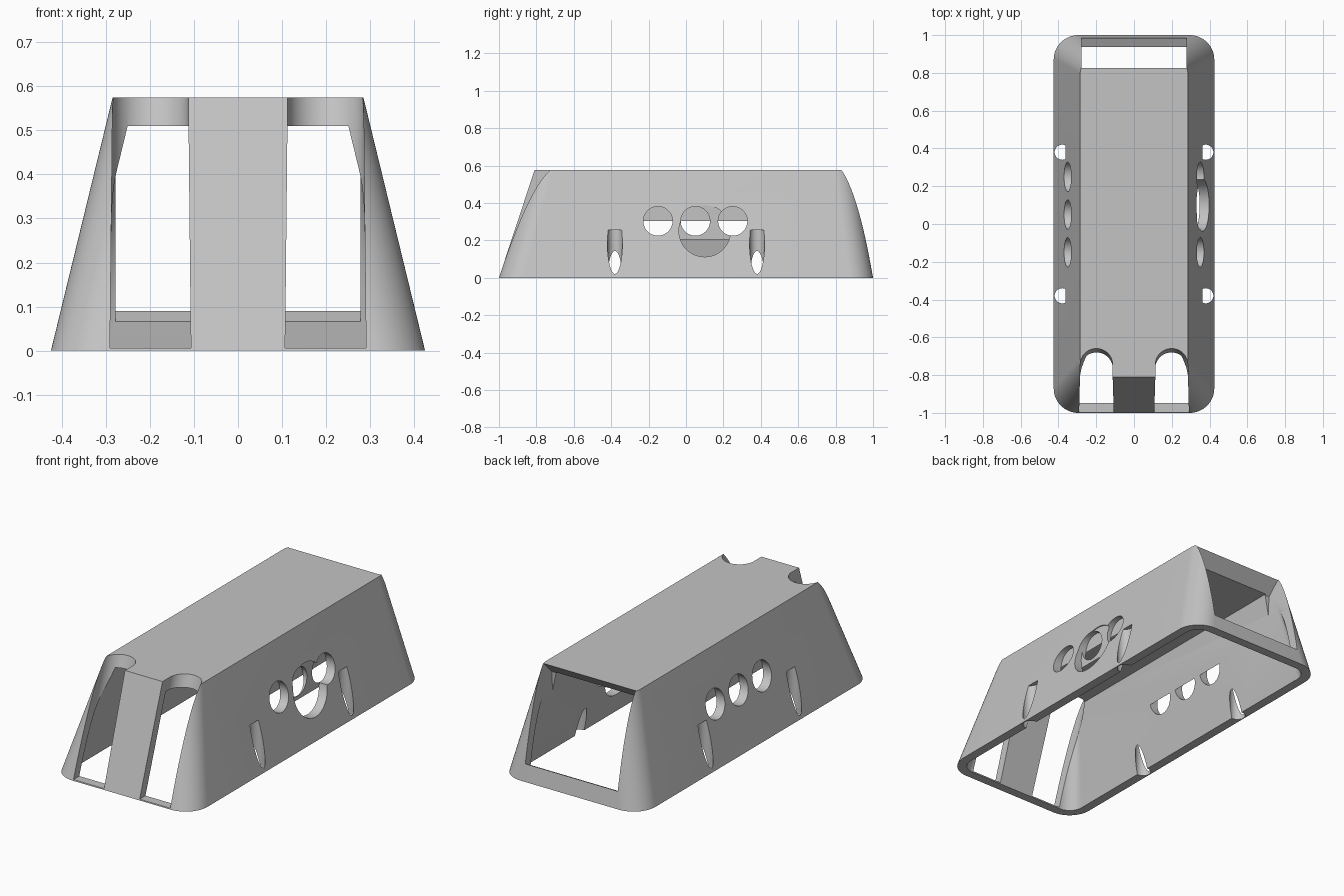
import bpy, bmesh, math
from mathutils import Matrix, Vector

cube = bpy.data.objects.get("Cube")
if cube:
    bpy.data.objects.remove(cube, do_unlink=True)

HEIGHT, WALL, CEILING = 0.575, 0.05, 0.51

grey = bpy.data.materials.new("plain grey")
grey.use_nodes = True
colour = (0.55, 0.55, 0.55, 1)
grey.diffuse_color = colour
grey.node_tree.nodes["Principled BSDF"].inputs["Base Color"].default_value = colour


def make_object(name, bm):
    bmesh.ops.recalc_face_normals(bm, faces=bm.faces)
    mesh = bpy.data.meshes.new(name)
    bm.to_mesh(mesh)
    bm.free()
    mesh.materials.append(grey)
    obj = bpy.data.objects.new(name, mesh)
    bpy.context.collection.objects.link(obj)
    return obj


def loft(name, lower, upper):
    """Closed solid between two rings with equal point counts."""
    bm = bmesh.new()
    a = [bm.verts.new(p) for p in lower]
    b = [bm.verts.new(p) for p in upper]
    bm.faces.new(a)
    bm.faces.new(b)
    for i in range(len(a)):
        j = (i + 1) % len(a)
        bm.faces.new((a[i], a[j], b[j], b[i]))
    return make_object(name, bm)


def section(z, inset=0.0, steps=16):
    """Rounded rectangle of the tapering body at height z."""
    t = z / HEIGHT
    half = 0.425 - 0.14 * t - inset
    front = -1 + 0.19 * t + inset
    back = 1 - 0.105 * t - inset
    r = 0.13 - 0.03 * t - inset
    corners = [(half - r, back - r), (r - half, back - r),
               (r - half, front + r), (half - r, front + r)]
    ring = []
    for k, (cx, cy) in enumerate(corners):
        for i in range(steps + 1):
            a = math.pi / 2 * (k + i / steps)
            ring.append((cx + r * math.cos(a), cy + r * math.sin(a), z))
    return ring


def cylinder(start, axis, length, radius):
    bm = bmesh.new()
    direction = Vector(axis)
    middle = Vector(start) + direction * length / 2
    turn = direction.to_track_quat('Z', 'Y').to_matrix().to_4x4()
    bmesh.ops.create_cone(bm, cap_ends=True, segments=48, radius1=radius,
                          radius2=radius, depth=length,
                          matrix=Matrix.Translation(middle) @ turn)
    return make_object("cutter", bm)


def arch(side, z, steps=24):
    """U-shaped slot outline, leaning with the front wall."""
    t = z / HEIGHT
    r, cy = 0.092 - 0.006 * t, -0.935 + 0.19 * t
    cx = side * 0.199
    ring = [(cx + r * math.cos(math.pi * i / steps),
             cy + r * math.sin(math.pi * i / steps), z) for i in range(steps + 1)]
    return ring + [(cx - r, -1.2, z), (cx + r, -1.2, z)]


def cut(target, cutter):
    mod = target.modifiers.new("cut", 'BOOLEAN')
    mod.operation, mod.solver, mod.object = 'DIFFERENCE', 'EXACT', cutter
    bpy.context.view_layer.objects.active = target
    bpy.ops.object.modifier_apply(modifier=mod.name)
    bpy.data.objects.remove(cutter, do_unlink=True)


# Tapered shell, open underneath
cover = loft("cover_shell", section(0), section(HEIGHT))
cut(cover, loft("cutter", section(-0.05, WALL), section(CEILING, WALL)))

# Back opening with a sloping sill and an undercut roof edge
profile = [(1.1, 0.15), (0.9, 0.046), (0.75, 0.4), (0.756, 0.505),
           (0.826, 0.575), (0.866, 0.615), (1.1, 0.7)]
cut(cover, loft("cutter", [(-0.278, y, z) for y, z in profile],
                [(0.278, y, z) for y, z in profile]))

for side in (-1, 1):
    # Tall front slots either side of the centre strip
    cut(cover, loft("cutter", arch(side, 0.006), arch(side, 0.65)))
    # Round side holes, open only where they pass the inner wall
    for y in (-0.15, 0.05, 0.25):
        cut(cover, cylinder((side * 0.301, y, 0.303), (side, 0, 0), 0.3, 0.078))
    # Upright grooves near the bottom edge
    for y in (-0.38, 0.38):
        cut(cover, cylinder((side * 0.38, y, -0.05), (0, 0, 1), 0.305, 0.04))

# Large shallow recess on the left side
cut(cover, cylinder((0.325, 0.1, 0.25), (1, 0, 0), 0.3, 0.138))

bpy.ops.object.select_all(action='DESELECT')
cover.select_set(True)
bpy.context.view_layer.objects.active = cover
bpy.ops.object.shade_smooth_by_angle(angle=math.radians(25))
